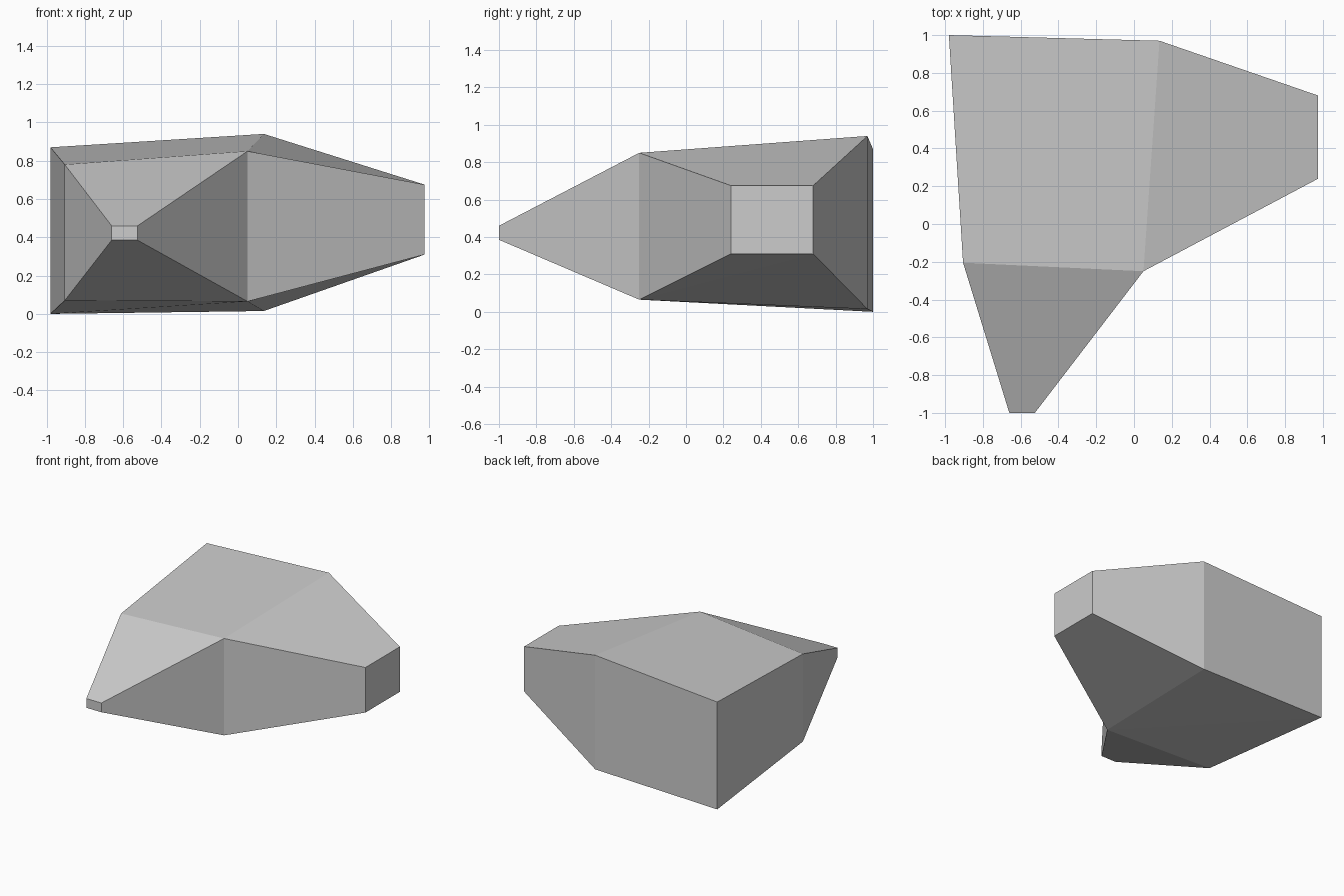
import bpy
import bmesh

cube = bpy.data.objects.get("Cube")
if cube:
    bpy.data.objects.remove(cube, do_unlink=True)

grey = bpy.data.materials.new("light_grey")
grey.use_nodes = True
colour = (0.604, 0.604, 0.604, 1)
grey.diffuse_color = colour
grey.node_tree.nodes["Principled BSDF"].inputs["Base Color"].default_value = colour

bm = bmesh.new()


def post(x, y, low, high):
    """Upright corner edge: a bottom and a top vertex."""
    return bm.verts.new((x, y, low)), bm.verts.new((x, y, high))


def wall(a, b):
    bm.faces.new((a[0], b[0], b[1], a[1]))


def caps(a, b, c, d):
    """Top and bottom panels across four corner posts."""
    bm.faces.new([p[1] for p in (a, b, c, d)])
    bm.faces.new((a[0], c[0], b[0]))
    bm.faces.new((a[0], d[0], c[0]))


# Main body corners
back_right = post(-0.98, 1.0, 0.0, 0.87)
back_left = post(0.135, 0.97, 0.015, 0.94)
front_left = post(0.05, -0.25, 0.065, 0.85)
front_right = post(-0.905, -0.205, 0.07, 0.78)

# Small blunt ends of the front and left tapers
front_tip = [post(x, -1.0, 0.385, 0.46) for x in (-0.66, -0.525)]
left_tip = [post(0.975, y, 0.31, 0.675) for y in (0.24, 0.68)]

# Panels above and below the body and both tapers
caps(back_right, front_right, front_left, back_left)
caps(front_right, front_tip[0], front_tip[1], front_left)
caps(front_left, left_tip[0], left_tip[1], back_left)

# Closed ring of side walls
ring = [back_right, front_right, *front_tip, front_left, *left_tip, back_left]
for i, corner in enumerate(ring):
    wall(corner, ring[(i + 1) % len(ring)])

bmesh.ops.recalc_face_normals(bm, faces=bm.faces)
mesh = bpy.data.meshes.new("faceted_rock")
bm.to_mesh(mesh)
bm.free()
mesh.materials.append(grey)
rock = bpy.data.objects.new("faceted_rock", mesh)
bpy.context.collection.objects.link(rock)
